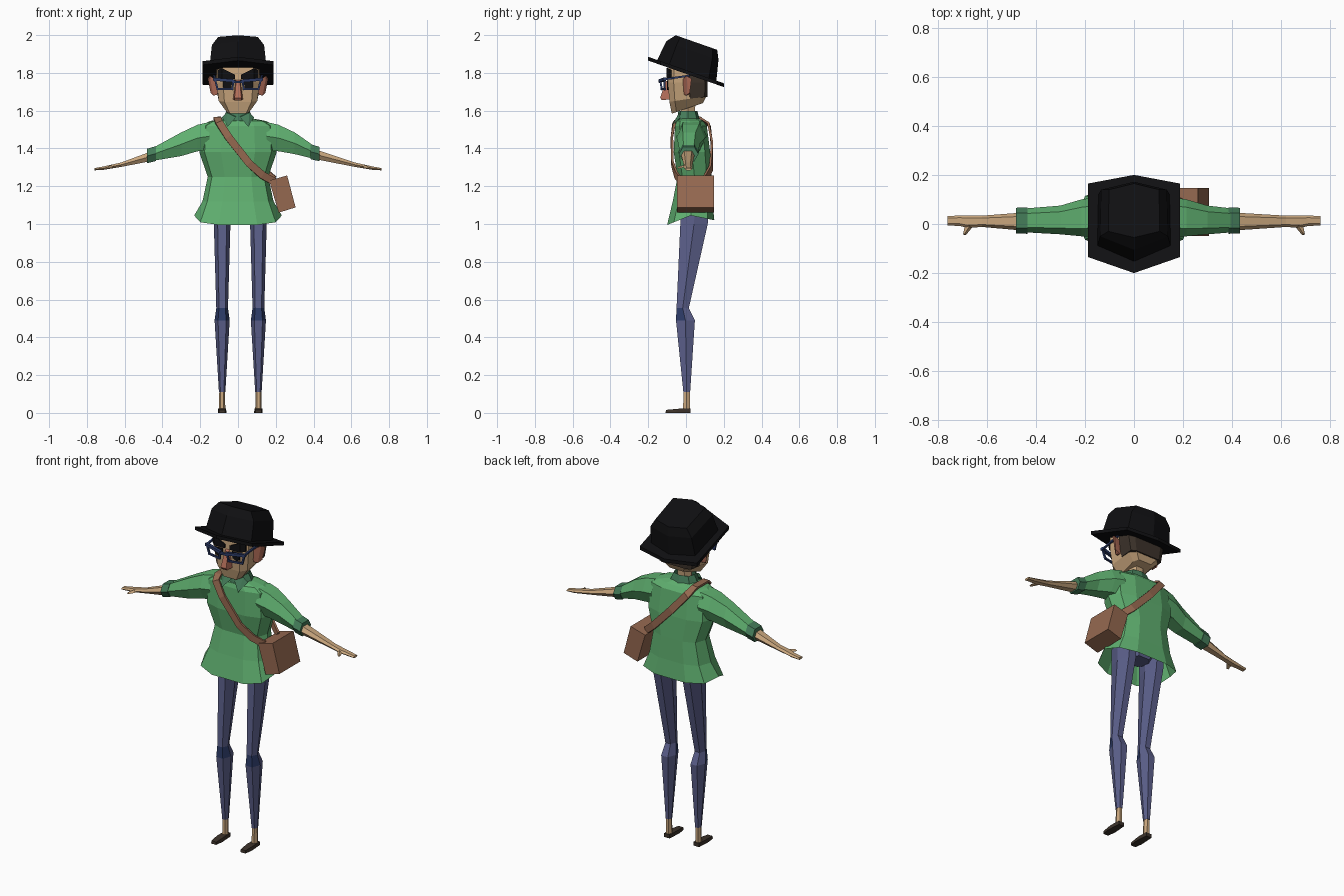
import bpy, bmesh, math
from mathutils import Vector as V

if "Cube" in bpy.data.objects:
    bpy.data.objects.remove(bpy.data.objects["Cube"])


def mat(name, c):
    m = bpy.data.materials.new(name)
    m.diffuse_color = (*c, 1)
    m.use_nodes = True
    m.node_tree.nodes["Principled BSDF"].inputs["Base Color"].default_value = m.diffuse_color
    return m


SHIRT = mat("shirt_green", (0.115, 0.43, 0.16))
TRIM = mat("dark_green", (0.058, 0.2, 0.1))
DENIM = mat("denim_blue", (0.107, 0.117, 0.26))
NAVY = mat("navy", (0.026, 0.045, 0.14))
SKIN = mat("skin", (0.58, 0.38, 0.205))
ROSE = mat("rosy_skin", (0.45, 0.155, 0.1))
HAIR = mat("dark_brown", (0.045, 0.032, 0.023))
BLACK = mat("black", (0.005, 0.005, 0.006))
LEATHER = mat("leather_brown", (0.3, 0.14, 0.08))


def finish(bm, name, *mats):
    bmesh.ops.recalc_face_normals(bm, faces=bm.faces)
    me = bpy.data.meshes.new(name)
    bm.to_mesh(me)
    bm.free()
    for m in mats:
        me.materials.append(m)
    ob = bpy.data.objects.new(name, me)
    bpy.context.collection.objects.link(ob)
    return ob


def spow(a, e):
    return math.copysign(abs(a) ** e, a)


def ring(n, c, u, v, e=1.0, phase=0.0):
    """Rounded-box section about c, scaled so that it reaches u and v."""
    pts = [(spow(math.cos(a), e), spow(math.sin(a), e))
           for a in (phase + 2 * math.pi * i / n for i in range(n))]
    mx, my = max(p[0] for p in pts), max(p[1] for p in pts)
    return [V(c) + V(u) * (x / mx) + V(v) * (y / my) for x, y in pts]


def zring(n, x, z, hx, y0, y1, e=1.0, phase=0.0, tilt=0.0):
    r = ring(n, (x, (y0 + y1) / 2, z), (hx, 0, 0), (0, (y1 - y0) / 2, 0), e, phase)
    return [p + V((0, 0, tilt * p.y)) for p in r]


def xring(x, z0, z1, y0, y1, n=6):
    return ring(n, (x, (y0 + y1) / 2, (z0 + z1) / 2), (0, (y1 - y0) / 2, 0),
                (0, 0, (z1 - z0) / 2), 0.8)


def loft(name, rings, *mats, start=True, end=True, rule=None):
    bm = bmesh.new()
    rs = [[bm.verts.new(p) for p in r] for r in rings]
    n = len(rs[0])
    for a, b in zip(rs, rs[1:]):
        for i in range(n):
            j = (i + 1) % n
            bm.faces.new((a[i], a[j], b[j], b[i]))
    if start:
        bm.faces.new(rs[0])
    if end:
        bm.faces.new(rs[-1])
    if rule:
        for f in bm.faces:
            f.material_index = rule(f.calc_center_median())
    return finish(bm, name, *mats)


def hull(name, pts, m):
    bm = bmesh.new()
    for p in pts:
        bm.verts.new(p)
    bmesh.ops.convex_hull(bm, input=bm.verts)
    return finish(bm, name, m)


def bars(name, segs, m):
    """Square rods between point pairs (p, q, half thickness)."""
    bm = bmesh.new()
    for p, q, t in segs:
        p, q = V(p), V(q)
        d = (q - p).normalized()
        u = d.cross(V((0, 0, 1)) if abs(d.z) < 0.9 else V((0, 1, 0))).normalized() * t
        v = d.cross(u)
        r = [[bm.verts.new(o + a * u + b * v) for a, b in ((1, 1), (1, -1), (-1, -1), (-1, 1))]
             for o in (p - d * t, q + d * t)]
        for i in range(4):
            j = (i + 1) % 4
            bm.faces.new((r[0][i], r[0][j], r[1][j], r[1][i]))
        bm.faces.new(r[0])
        bm.faces.new(r[1])
    return finish(bm, name, m)


# Shirt body, open at the wavy hem
body = [zring(10, 0, z, hx, y0, y1, 0.7) for z, hx, y0, y1 in (
    (1.56, .07, -.03, .06), (1.545, .15, -.05, .09), (1.52, .195, -.058, .11),
    (1.38, .205, -.065, .128), (1.25, .16, -.045, .135), (1.12, .188, -.07, .14))]
hem = zring(10, 0, 1.045, .232, -.1, .15, 0.7)
for p in hem:
    k = (p.y - .025) / .125
    p.z -= .05 * max(-k, 0) + .025 * max(k, 0)
loft("shirt_body", body + [hem], SHIRT, end=False)

# Collar with two front points
loft("collar", [zring(8, 0, 1.545, .088, -.05, .075, .8), zring(8, 0, 1.597, .062, -.04, .06, .8)],
     TRIM, start=False, end=False)
for s in (1, -1):
    hull("collar_point", [(s * .01, -.05, 1.565), (s * .085, -.03, 1.565), (s * .055, -.078, 1.515),
                          (s * .06, -.035, 1.59), (s * .01, -.04, 1.57)], TRIM)

# Arms: sleeve, cuff, forearm with hand, thumb (one sleeve is rolled higher)
for s, c, dz in ((1, .41, .01), (-1, .46, 0)):
    loft("sleeve", [xring(s * .15, 1.39, 1.54, -.05, .11), xring(s * .215, 1.385, 1.525, -.05, .10),
                    xring(s * .3, 1.36 + dz, 1.485, -.042, .075),
                    xring(s * c, 1.333 + dz, 1.398 + dz, -.033, .062)], SHIRT, start=False)
    loft("cuff", [xring(s * (c - .025), 1.333 + dz, 1.412 + dz, -.04, .068),
                  xring(s * (c + .022), 1.322 + dz, 1.398 + dz, -.038, .066)], TRIM)
    loft("forearm_and_hand", [xring(s * (c - .01), 1.335 + dz, 1.388 + dz, -.027, .047),
                              xring(s * .62, 1.302, 1.325, -.012, .034),
                              xring(s * .68, 1.292, 1.312, -.016, .035),
                              xring(s * .71, 1.287, 1.305, -.008, .035),
                              xring(s * .76, 1.284, 1.296, -.006, .032)], SKIN)
    hull("thumb", [(s * .655, -.008, 1.30), (s * .69, -.008, 1.30), (s * .67, -.008, 1.312),
                   (s * .685, -.045, 1.294), (s * .697, -.043, 1.294), (s * .69, -.04, 1.304)], SKIN)

# Legs, ankles and shoes
for s in (1, -1):
    x = .012 + s * .096
    loft("trouser_leg", [zring(6, x, z, hx, y0, y1, .9) for z, hx, y0, y1 in (
        (1.1, .046, -.03, .125), (1.0, .044, -.03, .115), (.555, .031, -.05, .015),
        (.49, .04, -.053, .047), (.11, .017, -.014, .022))], DENIM, NAVY,
        rule=lambda p: 1 if .5 < p.z < .54 and p.y < -.02 else 0)
    loft("ankle", [zring(6, x, .12, .015, -.012, .02), zring(6, x, .015, .017, -.016, .02)], SKIN)
    hull("shoe", [(x + a * w, y, z) for a in (1, -1) for w, y, z in (
        (.018, .024, 0), (.018, .024, .022), (.021, -.04, .022), (.023, -.06, 0),
        (.016, -.108, 0), (.016, -.106, .016))], HAIR)
loft("trouser_seat", [zring(6, .012, 1.04, .07, 0, .1), zring(6, .012, 1.12, .14, -.03, .125)], DENIM)

# Head, neck and hair
loft("neck", [zring(6, 0, 1.55, .045, -.02, .045), zring(6, 0, 1.64, .045, -.03, .05)], SKIN)
P8 = math.pi / 8
loft("head", [zring(8, 0, z, hx, y0, y1, .4, P8, t) for z, t, hx, y0, y1 in (
    (1.61, .34, .06, -.075, .09), (1.66, .15, .102, -.088, .108),
    (1.75, 0, .114, -.096, .11), (1.835, -.35, .114, -.09, .1))], SKIN)
loft("hair", [zring(8, 0, z, hx, y0, y1, .35, P8, t) for z, t, hx, y0, y1 in (
    (1.662, .1, .105, .008, .113), (1.75, 0, .119, .0, .115), (1.83, -.35, .119, 0, .108))], HAIR)

# Face: nose, ears, brows, eyes
hull("nose", [(a * w, y, z) for a in (1, -1) for w, y, z in (
    (.013, -.09, 1.765), (.01, -.108, 1.755), (.018, -.137, 1.668), (.026, -.09, 1.66),
    (.018, -.128, 1.655))], ROSE)
for s in (1, -1):
    hull("ear", [(s * x, y, z) for x, y, z in (
        (.108, -.02, 1.76), (.108, .02, 1.76), (.108, -.01, 1.685), (.108, .015, 1.685),
        (.15, .0, 1.785), (.16, .03, 1.77), (.145, .02, 1.695), (.13, .0, 1.68))], ROSE)
    hull("eyebrow", [(s * x, y, z) for x, z, k in ((.016, 1.768, 0), (.016, 1.79, 0), (.085, 1.825, 0),
         (.108, 1.815, .02), (.108, 1.772, .02), (.085, 1.768, 0)) for y in (-.104 + k, -.096 + k)], BLACK)
    hull("eye", [(s * x, y, z) for x, z in ((.03, 1.76), (.035, 1.722), (.06, 1.71), (.078, 1.72),
                 (.08, 1.76)) for y in (-.101, -.093)], BLACK)

# Glasses: rims, bridge and temples
rods = [((-.025, -.136, 1.752), (.025, -.136, 1.752), .006)]
for s in (1, -1):
    a, b = (s * .024, -.136, 1.758), (s * .122, -.115, 1.766)
    c, d = (s * .108, -.112, 1.714), (s * .03, -.128, 1.714)
    rods += [(a, b, .008), (b, c, .005), (c, d, .005), (d, a, .005), (b, (s * .128, .015, 1.785), .005)]
bars("glasses", rods, NAVY)

# Tilted hat: six-sided brim and crown
BRIM = ((0, -.2), (.187, -.135), (.187, .165), (0, .2), (-.187, .165), (-.187, -.135))
hull("hat_brim", [(x, y, 1.805 - .35 * y + d) for x, y in BRIM for d in (-.01, .01)], BLACK)


def crown(w, front, side0, side1, back, z):
    pts = ((0, front), (w, side0), (w * .97, side1), (0, back), (-w * .97, side1), (-w, side0))
    return [V((x, y, z - .35 * y)) for x, y in pts]


loft("hat_crown", [crown(.15, -.155, -.09, .12, .16, 1.808), crown(.138, -.105, -.05, .14, .172, 1.93),
                   crown(.105, -.055, -.03, .14, .165, 1.98)], BLACK)

# Shoulder bag, tilted away from the hip
box = []
for y in (-.048, .147):
    box += [(.165, y, 1.23), (.26, y, 1.257), (.305, y, 1.088), (.215, y, 1.06)]
hull("shoulder_bag", box, LEATHER)

# Bag strap: flat band over the shoulder, front to back
PATH = [((.19, -.025, 1.225), (.3, -1, 0)), ((.13, -.052, 1.258), (.3, -1, 0)),
        ((.06, -.072, 1.32), (0, -1, 0)), ((-.05, -.075, 1.46), (0, -1, .1)),
        ((-.1, -.063, 1.538), (0, -1, .6)), ((-.11, -.03, 1.56), (0, -.2, 1)),
        ((-.11, .075, 1.562), (0, .3, 1)), ((-.09, .122, 1.525), (0, 1, .4)),
        ((0, .138, 1.42), (0, 1, 0)), ((.12, .132, 1.295), (.3, 1, 0)), ((.19, .1, 1.235), (.5, 1, 0))]
band = []
for i, (p, nrm) in enumerate(PATH):
    t = V(PATH[min(i + 1, len(PATH) - 1)][0]) - V(PATH[max(i - 1, 0)][0])
    w = t.cross(V(nrm)).normalized() * .02
    h = V(nrm).normalized() * .006
    band.append([V(p) + w + h, V(p) - w + h, V(p) - w - h, V(p) + w - h])
loft("bag_strap", band, LEATHER)
